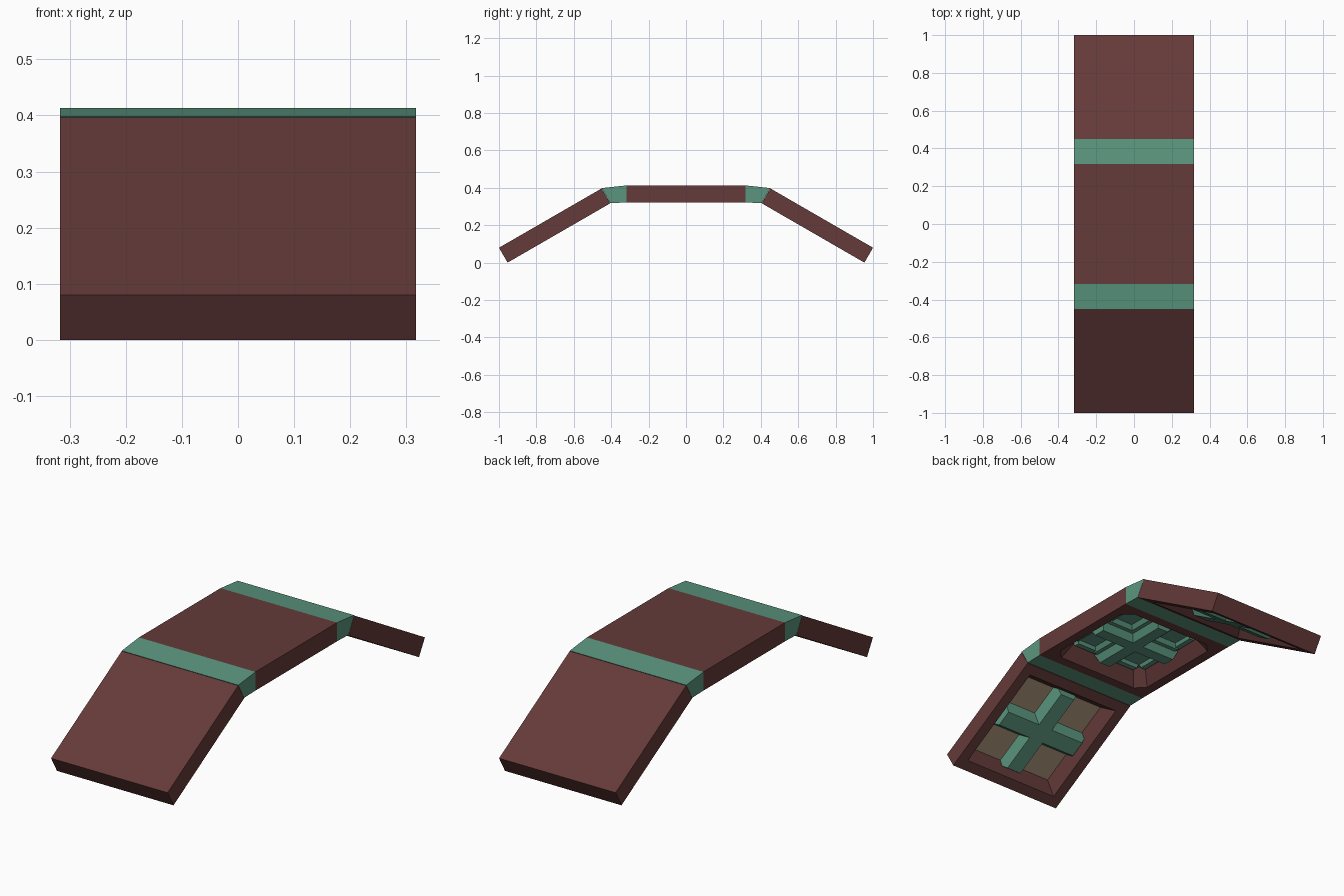
import bpy, bmesh, math
from mathutils import Matrix

if "Cube" in bpy.data.objects:
    bpy.data.objects.remove(bpy.data.objects["Cube"])


def material(name, rgb):
    m = bpy.data.materials.new(name)
    m.diffuse_color = (*rgb, 1)
    m.use_nodes = True
    m.node_tree.nodes["Principled BSDF"].inputs["Base Color"].default_value = m.diffuse_color
    return m


BROWN = material("dark red brown", (0.128, 0.043, 0.041))
GREEN = material("sea green", (0.105, 0.305, 0.212))
TAN = material("tan", (0.37, 0.265, 0.175))

HALF = 0.317      # half size of each square panel
THICK = 0.092
ANGLE = math.radians(30)


def finish(bm, name, mats, matrix):
    bmesh.ops.remove_doubles(bm, verts=bm.verts, dist=1e-5)
    bmesh.ops.recalc_face_normals(bm, faces=bm.faces)
    me = bpy.data.meshes.new(name)
    bm.to_mesh(me)
    bm.free()
    for m in mats:
        me.materials.append(m)
    ob = bpy.data.objects.new(name, me)
    ob.matrix_world = matrix
    bpy.context.collection.objects.link(ob)
    return ob


def loft(name, rings, mats, matrix):
    """Closed solid through chamfered rectangles (half_x, half_y, chamfer, z).
    The last cap takes the last material."""
    bm = bmesh.new()
    loops = []
    for hx, hy, c, z in rings:
        pts = [(hx, hy - c), (hx - c, hy), (c - hx, hy), (-hx, hy - c),
               (-hx, c - hy), (c - hx, -hy), (hx - c, -hy), (hx, c - hy)]
        loops.append([bm.verts.new((x, y, z)) for x, y in pts])
    for a, b in zip(loops, loops[1:]):
        for i in range(8):
            j = (i + 1) % 8
            bm.faces.new((a[i], a[j], b[j], b[i]))
    bm.faces.new(loops[0])
    bm.faces.new(loops[-1]).material_index = len(mats) - 1
    return finish(bm, name, mats, matrix)


def cross(name, length, rings, matrix):
    """Two crossing tapered bars; rings are (half_width, end_inset, z)."""
    for tag, swap in (("_long", False), ("_wide", True)):
        prof = []
        for w, e, z in rings:
            a, b = w, length - e
            prof.append((b, a, 0, z) if swap else (a, b, 0, z))
        loft(name + tag, prof, [GREEN], matrix)


# Middle panel: chamfered coffer with a stepped green cross
mid = Matrix.Translation((0, 0, 0.321))
loft("middle_panel", [(HALF, HALF, 0, THICK), (HALF, HALF, 0, 0),
                      (0.268, 0.268, 0.045, 0), (0.222, 0.222, 0.04, 0.076)],
     [BROWN, GREEN], mid)
cross("middle_cross_step", 0.222,
      [(0.085, 0, 0.078), (0.07, 0.01, 0.055)], mid)
cross("middle_cross", 0.23,
      [(0.052, 0, 0.06), (0.03, 0.015, 0.02)], mid)
# stepped rim round the middle ceiling
for s in (-1, 1):
    for tag, turn in (("side", 0), ("end", math.pi / 2)):
        m = mid @ Matrix.Rotation(turn, 4, "Z") @ Matrix.Translation((s * 0.207, 0, 0))
        loft("middle_rim_" + tag, [(0.022, 0.185, 0, 0.078), (0.013, 0.18, 0, 0.06)],
             [GREEN], m)

# Sloped panels and the hinge wedges, mirrored front to back
for s, where in ((-1, "front"), (1, "back")):
    low, run = 0.954, 2 * HALF * math.cos(ANGLE)
    m = (Matrix.Translation((0, s * (low - run / 2), HALF * math.sin(ANGLE)))
         @ Matrix.Rotation(-s * ANGLE, 4, "X"))
    loft(where + "_panel", [(HALF, HALF, 0, THICK), (HALF, HALF, 0, 0),
                            (0.265, 0.265, 0, 0), (0.225, 0.225, 0, 0.062)],
         [BROWN, TAN], m)
    cross(where + "_cross", 0.25, [(0.068, 0, 0.064), (0.04, 0.022, 0.015)], m)

    # hinge wedge between the sloped and middle panels
    bm = bmesh.new()
    prof = [(HALF, 0.413), (HALF, 0.321), (low - run, 0.319), (0.4505, 0.3985)]
    sides = [[bm.verts.new((x, s * y, z)) for y, z in prof] for x in (-HALF, HALF)]
    for f in sides:
        bm.faces.new(f)
    for i in range(4):
        j = (i + 1) % 4
        bm.faces.new((sides[0][i], sides[0][j], sides[1][j], sides[1][i]))
    finish(bm, where + "_hinge", [GREEN], Matrix())
